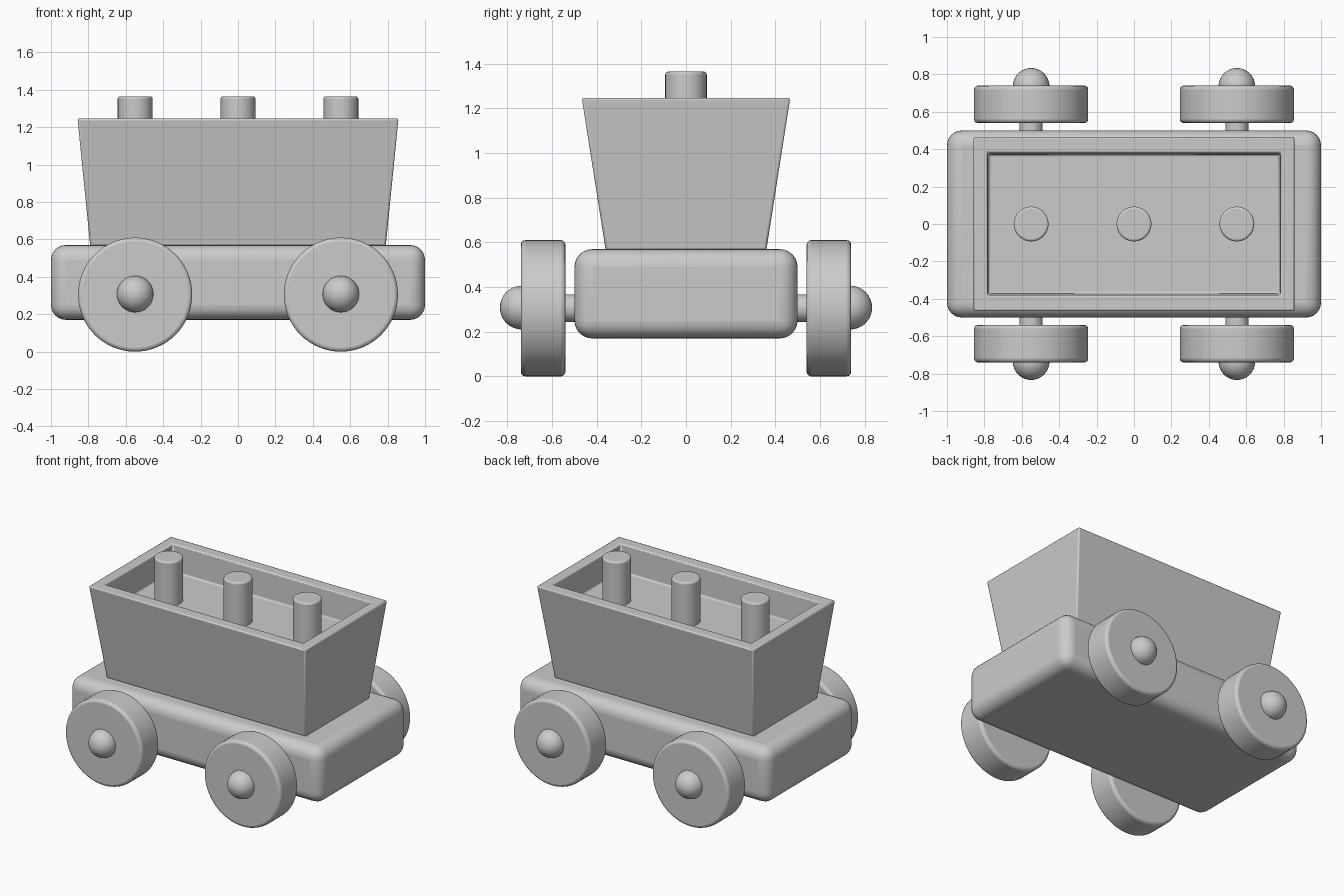
import bpy, bmesh
from math import pi, radians

if "Cube" in bpy.data.objects:
    bpy.data.objects.remove(bpy.data.objects["Cube"])


def finish(obj, name, bevel=0.0, segments=3):
    obj.name = name
    if bevel:
        mod = obj.modifiers.new("rounded_edges", "BEVEL")
        mod.width, mod.segments = bevel, segments
        mod.limit_method, mod.angle_limit = "ANGLE", radians(30)
    bpy.ops.object.select_all(action="DESELECT")
    obj.select_set(True)
    bpy.context.view_layer.objects.active = obj
    bpy.ops.object.shade_smooth_by_angle(angle=radians(35))
    return obj


def cylinder(name, radius, depth, loc, along_y=False, bevel=0.0):
    rot = (pi / 2, 0, 0) if along_y else (0, 0, 0)
    bpy.ops.mesh.primitive_cylinder_add(vertices=64, radius=radius, depth=depth,
                                        location=loc, rotation=rot)
    return finish(bpy.context.object, name, bevel)


# Chassis block with soft edges
bpy.ops.mesh.primitive_cube_add(size=1, location=(0, 0, 0.37))
chassis = bpy.context.object
chassis.scale = (2.0, 1.0, 0.4)
bpy.ops.object.transform_apply(location=False, rotation=False, scale=True)
finish(chassis, "chassis", 0.08, 6)

# Flared hopper with a recessed top: rectangular rings (half x, half y, z)
rings = [(0.79, 0.36, 0.565), (0.858, 0.467, 1.247),
         (0.783, 0.38, 1.247), (0.777, 0.372, 1.05)]
bm = bmesh.new()
loops = [[bm.verts.new((sx * hx, sy * hy, z))
          for sx, sy in ((-1, -1), (1, -1), (1, 1), (-1, 1))]
         for hx, hy, z in rings]
for low, high in zip(loops, loops[1:]):
    for i in range(4):
        j = (i + 1) % 4
        bm.faces.new((low[i], low[j], high[j], high[i]))
bm.faces.new(loops[0][::-1])
bm.faces.new(loops[-1])
bmesh.ops.recalc_face_normals(bm, faces=bm.faces[:])
mesh = bpy.data.meshes.new("hopper")
bm.to_mesh(mesh)
bm.free()
hopper = bpy.data.objects.new("hopper", mesh)
bpy.context.collection.objects.link(hopper)
finish(hopper, "hopper", 0.01, 2)

# Pegs standing in the hopper
for i, x in enumerate((-0.55, 0, 0.55)):
    cylinder(f"peg_{i + 1}", 0.093, 0.345, (x, 0, 1.1925), bevel=0.012)

# Axles, wheels and ball hub caps
for end, x in (("rear", -0.55), ("front", 0.55)):
    cylinder(f"{end}_axle", 0.062, 1.3, (x, 0, 0.305), along_y=True)
    for side, s in (("left", 1), ("right", -1)):
        cylinder(f"{end}_{side}_wheel", 0.305, 0.2, (x, s * 0.64, 0.305),
                 along_y=True, bevel=0.02)
        bpy.ops.mesh.primitive_uv_sphere_add(segments=32, ring_count=16, radius=0.098,
                                             location=(x, s * 0.736, 0.308))
        finish(bpy.context.object, f"{end}_{side}_hub_cap")
